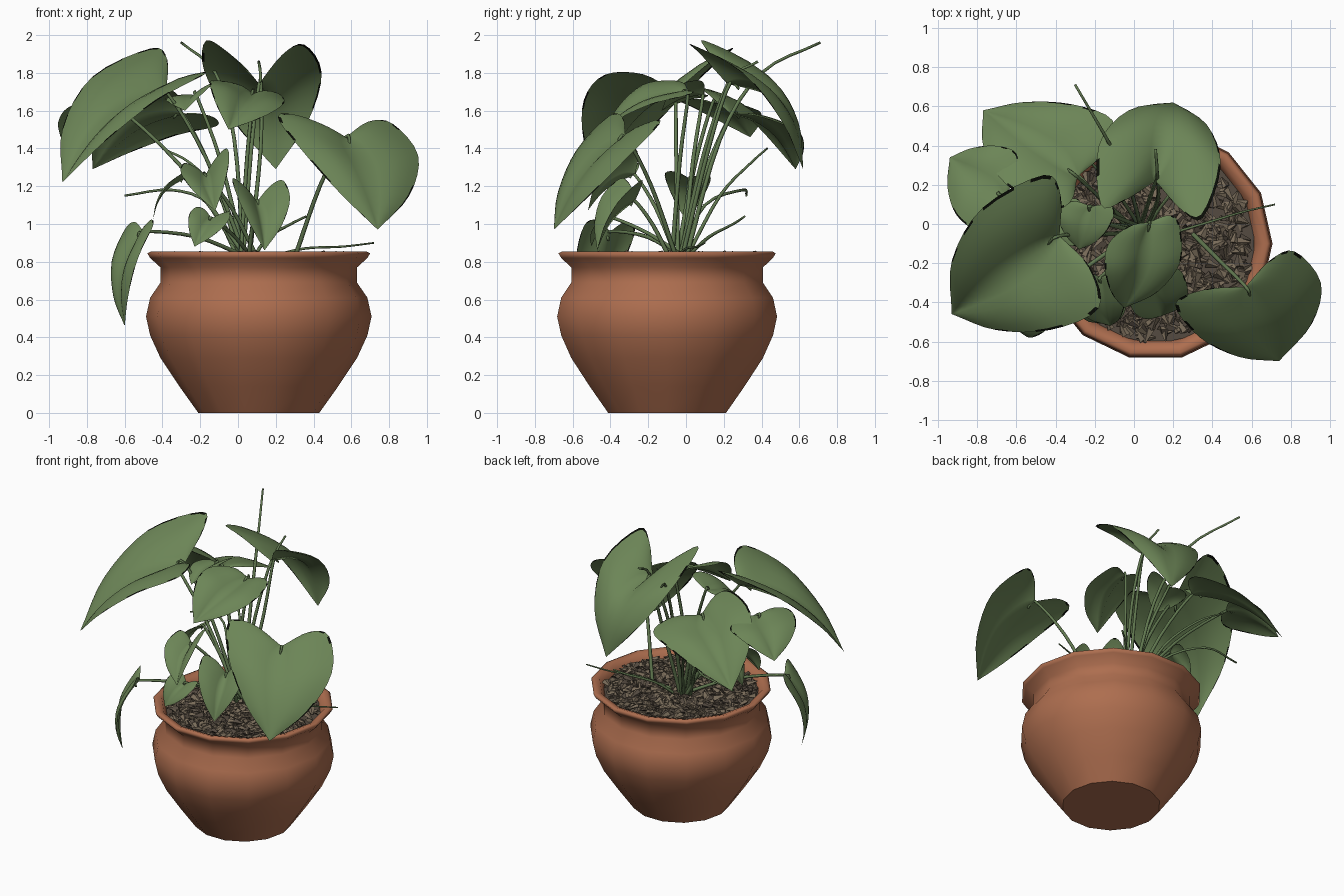
import bpy, bmesh, math, random
from mathutils import Vector as V, Matrix, Euler

if "Cube" in bpy.data.objects:
    bpy.data.objects.remove(bpy.data.objects["Cube"])

random.seed(4)
CX, CY = 0.11, -0.10          # pot axis


def material(name, rgb):
    m = bpy.data.materials.new(name)
    m.diffuse_color = (*rgb, 1)
    m.use_nodes = True
    m.node_tree.nodes["Principled BSDF"].inputs["Base Color"].default_value = m.diffuse_color
    return m


TERRACOTTA = material("terracotta", (0.42, 0.155, 0.078))
LEAF = material("leaf green", (0.15, 0.235, 0.095))
EDGE = material("withered black", (0.003, 0.004, 0.002))
STEM = material("stem green", (0.12, 0.19, 0.08))
SOIL = material("dark soil", (0.09, 0.070, 0.052))
CHIP = material("bark chips", (0.19, 0.148, 0.10))


def finish(name, bm, mats, smooth=True):
    me = bpy.data.meshes.new(name)
    bm.to_mesh(me)
    bm.free()
    for m in mats:
        me.materials.append(m)
    for p in me.polygons:
        p.use_smooth = smooth
    ob = bpy.data.objects.new(name, me)
    bpy.context.collection.objects.link(ob)
    return ob


def lathe(name, profile, sides, mat):
    bm = bmesh.new()
    rings = []
    for r, z in profile:
        rings.append([bm.verts.new((CX + r * math.cos(a), CY + r * math.sin(a), z))
                      for a in (2 * math.pi * i / sides for i in range(sides))])
    for lo, hi in zip(rings, rings[1:]):
        for i in range(sides):
            j = (i + 1) % sides
            bm.faces.new((lo[i], lo[j], hi[j], hi[i]))
    base = bm.faces.new(rings[0][::-1])
    for e in base.edges:          # crisp foot
        e.smooth = False
    return finish(name, bm, [mat])


def catmull(pts, t):
    """Point on a smooth curve through pts, t in 0..1."""
    n = len(pts) - 1
    i = min(int(t * n), n - 1)
    f = t * n - i
    p1, p2 = pts[i], pts[i + 1]
    p0 = pts[i - 1] if i else p1 * 2 - p2
    p3 = pts[i + 2] if i + 2 <= n else p2 * 2 - p1
    return 0.5 * (2 * p1 + (p2 - p0) * f + (2 * p0 - 5 * p1 + 4 * p2 - p3) * f * f
                  + (3 * p1 - p0 - 3 * p2 + p3) * f ** 3)


def stem(name, pts, r=0.011):
    """Tapered six-sided tube through the points."""
    pts = [V(p) for p in pts]
    bm = bmesh.new()
    n, rings = 12, []
    for i in range(n + 1):
        c = catmull(pts, i / n)
        d = (catmull(pts, min(1, i / n + 0.02)) - catmull(pts, max(0, i / n - 0.02))).normalized()
        a = d.cross(V((0.3, 0.9, 0.2))).normalized()
        b = d.cross(a)
        rr = r * (1.15 - 0.5 * i / n)
        rings.append([bm.verts.new(c + rr * (a * math.cos(k * math.pi / 3) + b * math.sin(k * math.pi / 3)))
                      for k in range(6)])
    for lo, hi in zip(rings, rings[1:]):
        for k in range(6):
            bm.faces.new((lo[k], lo[(k + 1) % 6], hi[(k + 1) % 6], hi[k]))
    bm.faces.new(rings[-1])
    bmesh.ops.recalc_face_normals(bm, faces=bm.faces)
    finish(name, bm, [STEM])


def leaf(name, notch, tip, lobe_a, lobe_b, wide=(0.16, 0.16), arch=0.10, root=None, rise=0.6):
    """Heart-shaped blade from its notch, tip and two lobes, plus its stalk."""
    s, t, la, lb = V(notch), V(tip), V(lobe_a), V(lobe_b)
    axis = (t - s).normalized()
    length = (t - s).length
    ref = ((s + t + la + lb) / 4 - V((CX, CY, 0.7))).normalized() + V((0, 0, 0.7))
    up = axis.cross(la - lb).normalized()
    if up.dot(ref) < 0:
        up.negate()
    bm = bmesh.new()
    n, cols = 20, (0, 0.2, 0.4, 0.6, 0.8, 0.96, 1)
    for lobe, w in ((la, wide[0]), (lb, wide[1])):
        out = lobe - s
        out = (out - axis * out.dot(axis)).normalized()
        shoulder = s.lerp(lobe, 0.55) - axis * 0.09 * length
        side = lobe.lerp(t, 0.35) + out * w * length + up * arch * length * 0.7
        flank = lobe.lerp(t, 0.72) + out * w * 0.9 * length + up * arch * length * 0.6
        edge = [s, shoulder, lobe, side, flank, t]
        rows = []
        for i in range(n + 1):
            f = i / n
            g = f ** 1.5
            mid = s.lerp(t, g) + up * arch * length * math.sin(math.pi * g)
            e = catmull(edge, f)
            rows.append([bm.verts.new(mid.lerp(e, u) + up * 0.05 * length
                                      * math.sin(math.pi * u) * math.sin(math.pi * f)) for u in cols])
        for r0, r1 in zip(rows, rows[1:]):
            dry = random.random() < 0.45
            for k in range(len(cols) - 1):
                f = bm.faces.new((r0[k], r0[k + 1], r1[k + 1], r1[k]))
                f.material_index = int(dry and k == len(cols) - 2)   # withered margin
    bmesh.ops.remove_doubles(bm, verts=bm.verts, dist=0.0008)
    bmesh.ops.dissolve_degenerate(bm, edges=bm.edges, dist=0.0005)
    for f in bm.faces:
        f.normal_update()
        if f.normal.dot(up) < 0:
            f.normal_flip()
    finish(name, bm, [LEAF, EDGE])
    # stalk bows upward before reaching the notch
    r = V(root or (0.05 + random.uniform(-.06, .06), -0.04 + random.uniform(-.05, .05), 0.82))
    knee = r.lerp(s, 0.5)
    knee.z = r.z + (s.z - r.z) * rise
    stem(name + "_stalk", [r, knee, s, s.lerp(t, 0.1) + up * arch * length * 0.2])


# pot
lathe("pot", [(0.32, 0), (0.42, 0.14), (0.52, 0.29), (0.575, 0.41), (0.597, 0.51), (0.575, 0.61),
              (0.52, 0.69), (0.52, 0.77), (0.575, 0.82), (0.59, 0.845), (0.57, 0.855), (0.535, 0.845),
              (0.51, 0.80), (0.50, 0.76)], 14, TERRACOTTA)

# soil bed
bm = bmesh.new()
bmesh.ops.create_circle(bm, cap_ends=True, segments=14, radius=0.515,
                        matrix=Matrix.Translation((CX, CY, 0.80)))
finish("soil", bm, [SOIL], False)

# bark chips scattered over the soil
bm = bmesh.new()
for i in range(900):
    r, a = 0.485 * math.sqrt(random.random()), random.uniform(0, 2 * math.pi)
    size = random.uniform(0.026, 0.042)
    rot = Euler((random.uniform(-.4, .4) + math.pi / 2, random.uniform(-.4, .4),
                 random.uniform(0, 6.28))).to_matrix().to_4x4()
    mat = (Matrix.Translation((CX + r * math.cos(a), CY + r * math.sin(a), random.uniform(0.80, 0.835)))
           @ rot @ Matrix.Diagonal((1, 0.6, 1, 1)))
    bmesh.ops.create_cone(bm, cap_ends=True, segments=4, radius1=size * 0.7, radius2=size * 0.15,
                          depth=size * 1.8, matrix=mat)
for i, f in enumerate(bm.faces):
    f.material_index = (i // 6) % 3 == 0
finish("bark_chips", bm, [CHIP, SOIL], False)

# large outer leaves: notch, tip, lobe, lobe, side bulges
leaf("right_leaf", (0.57, -0.32, 1.46), (0.74, -0.70, 0.97), (0.21, -0.41, 1.57), (0.82, -0.14, 1.53),
     (0.13, 0.25), root=(0.30, -0.05, 0.82), rise=0.6)
leaf("left_leaf", (-0.38, -0.06, 1.70), (-0.93, -0.46, 1.22), (-0.46, 0.25, 1.93), (-0.18, -0.43, 1.79), (0.20, 0.11))
leaf("back_left_leaf", (-0.29, 0.24, 1.58), (-0.77, 0.58, 1.29), (-0.42, 0.08, 1.72), (-0.11, 0.53, 1.52), (0.22, 0.08))
leaf("far_left_leaf", (-0.66, 0.14, 1.64), (-0.94, 0.34, 1.46), (-0.60, 0.36, 1.61), (-0.80, -0.03, 1.65), (0.12, 0.2))
leaf("back_leaf", (0.11, 0.22, 1.74), (0.20, 0.62, 1.29), (-0.17, 0.10, 1.97), (0.35, 0.03, 1.95),
     (0.26, 0.22), arch=0.24)

# centre and front leaves
leaf("centre_leaf", (0.08, 0.01, 1.69), (-0.05, -0.43, 1.50), (-0.13, -0.10, 1.76), (0.23, 0.0, 1.68), (0.14, 0.2))
leaf("inner_leaf", (-0.22, 0.09, 1.68), (-0.28, -0.13, 1.60), (-0.36, 0.10, 1.67), (-0.10, 0.07, 1.76), (0.2, 0.2))
leaf("front_leaf", (0.10, -0.27, 1.12), (0.14, -0.47, 0.86), (-0.03, -0.35, 1.24), (0.24, -0.24, 1.23), (0.18, 0.2))
leaf("front_left_leaf", (-0.17, -0.27, 1.26), (-0.12, -0.52, 1.07), (-0.29, -0.27, 1.32), (-0.06, -0.28, 1.40), (0.22, 0.18))
leaf("low_front_leaf", (-0.14, -0.38, 1.03), (-0.23, -0.50, 0.88), (-0.22, -0.38, 1.09), (-0.04, -0.40, 1.06), (0.2, 0.25))
leaf("hidden_left_leaf", (-0.28, 0.02, 1.24), (-0.45, 0.0, 1.02), (-0.29, 0.13, 1.25), (-0.29, -0.11, 1.27), (0.1, 0.1),
     arch=0.15)
leaf("hanging_leaf", (-0.50, -0.40, 0.96), (-0.60, -0.45, 0.46), (-0.60, -0.27, 0.97), (-0.45, -0.54, 0.99),
     (0.08, 0.10), arch=0.14, rise=0.8)

# bare stems
stem("tall_stem", [(0.03, 0.0, 0.82), (-0.02, 0.18, 1.45), (-0.12, 0.40, 1.80), (-0.30, 0.71, 1.96)])
stem("back_stem", [(0.06, -0.02, 0.82), (0.12, 0.12, 1.4), (0.12, 0.24, 1.76), (0.11, 0.38, 1.86)])
stem("left_stem", [(0.0, -0.05, 0.82), (-0.15, 0.1, 1.10), (-0.35, 0.3, 1.18), (-0.60, 0.32, 1.15)], 0.009)
stem("inner_stem", [(0.02, 0.0, 0.82), (-0.10, 0.18, 1.15), (-0.25, 0.34, 1.32), (-0.40, 0.43, 1.40)], 0.009)
stem("right_stem", [(0.15, -0.06, 0.82), (0.35, 0.0, 0.87), (0.55, 0.06, 0.88), (0.72, 0.10, 0.90)], 0.007)
stem("short_stem", [(0.08, 0.0, 0.82), (0.16, 0.12, 0.93), (0.28, 0.25, 1.0), (0.36, 0.31, 1.04)], 0.009)
